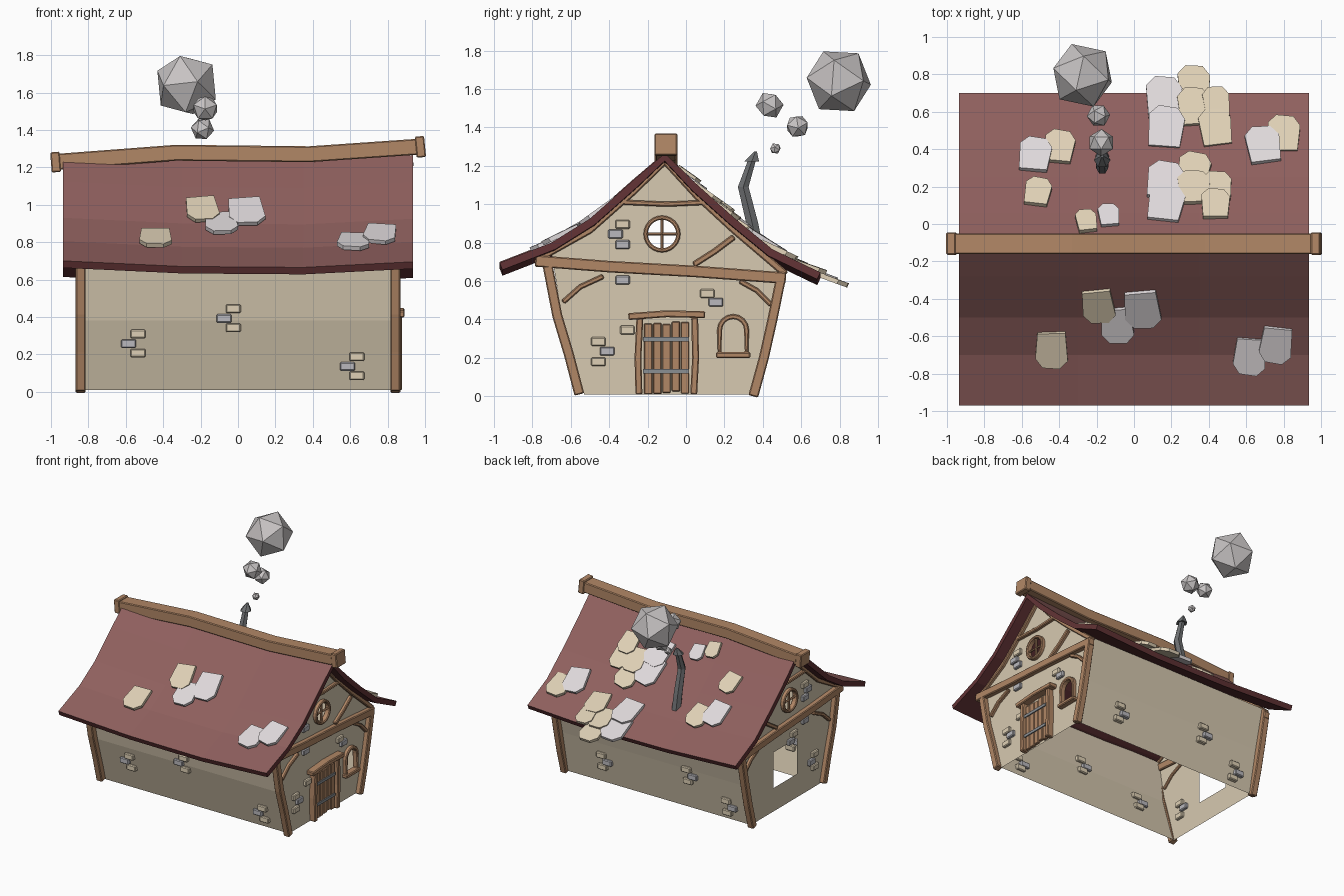
import bpy, bmesh, math, random
from mathutils import Vector, Matrix

random.seed(4)
if "Cube" in bpy.data.objects:
    bpy.data.objects.remove(bpy.data.objects["Cube"])


def material(name, r, g, b):
    m = bpy.data.materials.new(name)
    col = tuple((c / 255) ** 2.2 for c in (r, g, b)) + (1,)
    m.diffuse_color = col
    m.use_nodes = True
    m.node_tree.nodes["Principled BSDF"].inputs["Base Color"].default_value = col
    return m


PLASTER = material("cream plaster", 214, 200, 175)
WOOD = material("brown wood", 176, 134, 102)
ROOF = material("faded red roof", 142, 96, 94)
UNDER = material("dark red roof edge", 98, 54, 56)
PALE = material("pale slate", 222, 216, 218)
SAND = material("sand slate", 222, 207, 180)
STONE = material("grey stone", 184, 183, 188)
IRON = material("dark iron", 108, 110, 112)
HINGE = material("grey hinge", 138, 142, 146)
SMOKE = material("grey smoke", 198, 194, 194)


def finish(name, bm, *mats, bevel=0, recalc=True):
    if recalc:
        bmesh.ops.recalc_face_normals(bm, faces=bm.faces)
    me = bpy.data.meshes.new(name)
    bm.to_mesh(me)
    bm.free()
    for m in mats:
        me.materials.append(m)
    ob = bpy.data.objects.new(name, me)
    bpy.context.collection.objects.link(ob)
    if bevel:
        mod = ob.modifiers.new("soft edges", 'BEVEL')
        mod.width, mod.segments = bevel, 1
    return ob


def skin(bm, rings, closed=False):
    """Join rings of vertices into a tube, capping open ends."""
    n = len(rings[0])
    for i in range(len(rings) - (not closed)):
        a, b = rings[i], rings[(i + 1) % len(rings)]
        for k in range(n):
            bm.faces.new((a[k], a[(k + 1) % n], b[(k + 1) % n], b[k]))
    if not closed:
        bm.faces.new(rings[0][::-1])
        bm.faces.new(rings[-1])


def beam(name, path, width, d0, d1, axis='x', closed=False, mat=WOOD):
    """Plank swept along a path in the (y,z) or (x,z) plane, deep along axis."""
    pts = [Vector(p) for p in path]
    bm, rings, n = bmesh.new(), [], len(path)
    for i, p in enumerate(pts):
        a = pts[i - 1] if (i or closed) else p
        b = pts[(i + 1) % n] if (i < n - 1 or closed) else p
        t = (b - a).normalized()
        off = Vector((-t.y, t.x)) * width / 2
        ring = []
        for q, d in ((p + off, d0), (p + off, d1), (p - off, d1), (p - off, d0)):
            ring.append(bm.verts.new((d, q.x, q.y) if axis == 'x' else (q.x, d, q.y)))
        rings.append(ring)
    skin(bm, rings, closed)
    return finish(name, bm, mat, bevel=0.006)


def box(name, center, size, mat, bevel=0.006):
    bm = bmesh.new()
    bmesh.ops.create_cube(bm, size=1)
    bmesh.ops.scale(bm, vec=size, verts=bm.verts)
    bmesh.ops.translate(bm, vec=center, verts=bm.verts)
    return finish(name, bm, mat, bevel=bevel)


def arc(cy, cz, r, start, stop, n):
    return [(cy + r * math.cos(math.radians(start + (stop - start) * i / n)),
             cz + r * math.sin(math.radians(start + (stop - start) * i / n)))
            for i in range(n + 1)]


# Roof: one cross-section lofted along a sagging ridge
PROFILE = [(-.97, .695), (-.7, .80), (-.5, .925), (-.28, 1.12), (-.11, 1.265),
           (.06, 1.10), (.25, .93), (.45, .765), (.7, .645)]
SAG = [(-.935, .005), (-.3, -.025), (.35, -.03), (.935, 0)]


def lerp(table, t):
    for (a, u), (b, v) in zip(table, table[1:]):
        if t <= b:
            break
    return u + (v - u) * (t - a) / (b - a)


bm = bmesh.new()
rows = [[bm.verts.new((x, y, z + s)) for y, z in PROFILE] for x, s in SAG]
for a, b in zip(rows, rows[1:]):
    for k in range(len(PROFILE) - 1):
        bm.faces.new((a[k], b[k], b[k + 1], a[k + 1]))
roof = finish("roof", bm, ROOF, UNDER, recalc=False)
solid = roof.modifiers.new("thickness", 'SOLIDIFY')
solid.thickness, solid.offset = 0.04, -1
solid.material_offset = solid.material_offset_rim = 1

# Ridge beam with end collars
ridge = [(-.99, 1.228), (-.33, 1.278), (.38, 1.27), (.99, 1.312)]
beam("ridge_beam", ridge, .085, -.16, -.05, 'y')
beam("ridge_collar_right", [(-1, 1.226), (-.95, 1.23)], .108, -.165, -.045, 'y')
beam("ridge_collar_left", [(.95, 1.307), (1, 1.312)], .113, -.165, -.045, 'y')

# Walls: thin sheets leaning outward, gables with window openings
FRONT = [(-.53, .01), (-.64, .38), (-.7, .745)]
BACK = [(.35, .01), (.42, .35), (.495, .67)]
UPPER = [(y, z - .065) for y, z in PROFILE[2:8]]
WX = .83
ROUND = (-.125, .845)
arch = [(.175, .22)] + arc(.245, .345, .07, 180, 0, 8) + [(.315, .22)]
square = [(-.24, .2), (.06, .2), (.06, .49), (-.24, .49)]
for s, side, hole in ((1, "left", arch), (-1, "right", square)):
    bm = bmesh.new()
    edges = []
    for loop in (FRONT + UPPER + BACK[::-1], hole, arc(*ROUND, .085, 0, 345, 23)):
        vs = [bm.verts.new((s * WX, y, z)) for y, z in loop]
        edges += [bm.edges.new((vs[i - 1], vs[i])) for i in range(len(vs))]
    bmesh.ops.triangle_fill(bm, edges=edges, use_beauty=True)
    bm.normal_update()
    bmesh.ops.reverse_faces(bm, faces=[f for f in bm.faces if f.normal.x * s < 0])
    finish("gable_wall_" + side, bm, PLASTER, recalc=False)
for name, line, s in (("front_wall", FRONT, 1), ("back_wall", BACK, -1)):
    bm = bmesh.new()
    rows = [[bm.verts.new((x * s, y, z)) for x in (-WX, WX)] for y, z in line]
    for a, b in zip(rows, rows[1:]):
        bm.faces.new((a[0], a[1], b[1], b[0]))
    finish(name, bm, PLASTER, recalc=False)

# Timber frame and round window, repeated on both gables
TIMBER = {
    "front_post": ([(-.555, .01), (-.61, .22), (-.67, .42), (-.72, .68)], .052),
    "back_post": ([(.35, 0), (.405, .2), (.45, .4), (.495, .62)], .052),
    "cross_beam": ([(-.785, .705), (-.4, .675), (.05, .65), (.52, .615)], .06),
    "front_rafter": ([(-.76, .72), (-.5, .865), (-.28, 1.06), (-.115, 1.22)], .035),
    "back_rafter": ([(-.105, 1.22), (.06, 1.04), (.25, .865), (.52, .635)], .035),
    "collar_beam": ([(-.33, 1.01), (-.1, 1), (.12, 1.01)], .026),
    "upper_brace": ([(.25, .83), (.15, .755), (.04, .685)], .03),
    "front_brace": ([(-.64, .49), (-.55, .57), (-.43, .625)], .026),
    "back_brace": ([(.28, .6), (.37, .55), (.445, .475)], .026),
}
cy, cz = ROUND
for s, side in ((1, "left"), (-1, "right")):
    for name, (path, w) in TIMBER.items():
        depth = .868 if "post" in name or "cross" in name else .855
        beam(f"{name}_{side}", path, w, s * .815, s * depth)
    beam("round_window_frame_" + side, arc(cy, cz, .085, 0, 345, 23), .022,
         s * .815, s * .86, closed=True)
    beam("window_bar_upright_" + side, [(cy, cz - .08), (cy, cz + .08)], .014, s * .825, s * .845)
    beam("window_bar_level_" + side, [(cy - .08, cz), (cy + .08, cz)], .014, s * .825, s * .845)

# Arched window frame and sill
beam("arched_window_frame", arch, .026, .815, .86, closed=True)
beam("arched_window_sill", [(.155, .215), (.335, .215)], .03, .815, .872)

# Plank door
for k in range(5):
    y = -.197 + k * .048
    top, low = random.uniform(.375, .39), random.uniform(.01, .03)
    box(f"door_plank_{k + 1}", (.845, y, (top + low) / 2), (.025, .043, top - low), WOOD, .004)
for z in (.13, .297):
    box("door_hinge", (.861, -.105, z), (.01, .24, .022), HINGE, 0)
beam("door_jamb_front", [(-.245, .01), (-.25, .2), (-.24, .41)], .036, .82, .878)
beam("door_jamb_back", [(.04, .01), (.05, .2), (.045, .41)], .036, .82, .878)
beam("door_lintel", [(-.3, .415), (-.1, .43), (.1, .425)], .036, .82, .89)

# Exposed bricks
GABLE_BRICKS = [(-.33, .895, SAND), (-.367, .845, STONE), (-.33, .79, STONE), (-.33, .605, STONE),
                (.11, .535, SAND), (.155, .49, STONE), (-.305, .345, SAND),
                (-.456, .285, SAND), (-.41, .235, STONE), (-.456, .18, SAND)]
for y, z, m in GABLE_BRICKS:
    box("gable_brick_left", (WX, y, z), (.045, .076, .046), m)
for y, z, m in GABLE_BRICKS[:4] + GABLE_BRICKS[7:] + [(-.15, .5, STONE), (-.19, .55, SAND)]:
    box("gable_brick_right", (-WX, y, z), (.045, .076, .046), m)
for line, name, groups in ((FRONT, "front_brick", [(-.56, .257), (-.05, .392), (.61, .135)]),
                           (BACK, "back_brick", [(.45, .2), (-.33, .3), (-.66, .12)])):
    slope = [(z, y) for y, z in line]
    for x, z in groups:
        for dx, dz, m in ((.025, .052, SAND), (-.025, 0, STONE), (.025, -.05, SAND)):
            box(name, (x + dx, lerp(slope, z + dz), z + dz), (.08, .05, .046), m)

# Loose roof slates: x, y, width
PALE_SLATES = [(.16, .67, .19), (.17, .51, .19), (.165, .22, .19), (.17, .1, .19),
               (-.53, .36, .17), (.69, .41, .18), (-.135, .035, .11),
               (.045, -.445, .19), (-.09, -.53, .17), (.76, -.64, .17), (.62, -.7, .17)]
SAND_SLATES = [(.32, .74, .17), (.32, .62, .17), (.44, .64, .14), (.435, .51, .17),
               (.32, .28, .17), (.32, .18, .17), (.445, .19, .15), (.435, .095, .15),
               (-.4, .4, .16), (.8, .475, .17), (-.515, .16, .14), (-.255, 0, .11),
               (-.19, -.43, .17), (-.44, -.665, .17)]
OUTLINE = [(-.44, -.5), (.44, -.5), (.52, .2), (.3, .46), (-.24, .5), (-.5, .28)]
for m, group in ((PALE, PALE_SLATES), (SAND, SAND_SLATES)):
    for i, (x, y, w) in enumerate(group):
        side = 1 if y > -.11 else -1
        a, b = (lerp(PROFILE, y - .07 * side), lerp(PROFILE, y + .07 * side))
        down = Vector((0, .14 * side, b - a)).normalized()
        across = Vector((side, 0, 0))
        up = across.cross(down)
        up = up if up.z > 0 else -up
        base = Vector((x, y, lerp(PROFILE, y) + lerp(SAG, x))) + up * (.012 + .004 * (i % 3))
        turn = Matrix.Rotation(random.uniform(-.18, .18), 3, up)
        bm, rings = bmesh.new(), []
        for h in (-.012, .012):
            rings.append([bm.verts.new(base + turn @ (across * u * w + down * v * w * 1.22)
                                       + up * (h + .02 * (v + .3))) for u, v in OUTLINE])
        skin(bm, rings)
        finish("roof_slate", bm, m)

# Bent stovepipe with a flared cap: y, z, radius
bm, rings = bmesh.new(), []
for y, z, r in ((.37, .76, .038), (.345, .9, .036), (.298, 1.09, .032), (.342, 1.225, .024),
                (.342, 1.222, .044), (.362, 1.275, .008)):
    rings.append([bm.verts.new((-.17 + r * math.cos(k * math.pi / 3),
                                y + r * math.sin(k * math.pi / 3), z)) for k in range(6)])
skin(bm, rings)
finish("stovepipe", bm, IRON)

# Faceted smoke puffs
for i, (x, y, z, r) in enumerate([(-.165, .465, 1.29, .03), (-.19, .58, 1.405, .063),
                                  (-.175, .435, 1.515, .073), (-.275, .795, 1.64, .178)]):
    bm = bmesh.new()
    bmesh.ops.create_icosphere(bm, subdivisions=1, radius=r,
                               matrix=Matrix.Translation((x, y, z))
                               @ Matrix.Rotation(.5 + i, 4, (1, .4, .2)))
    finish(f"smoke_puff_{i + 1}", bm, SMOKE)
